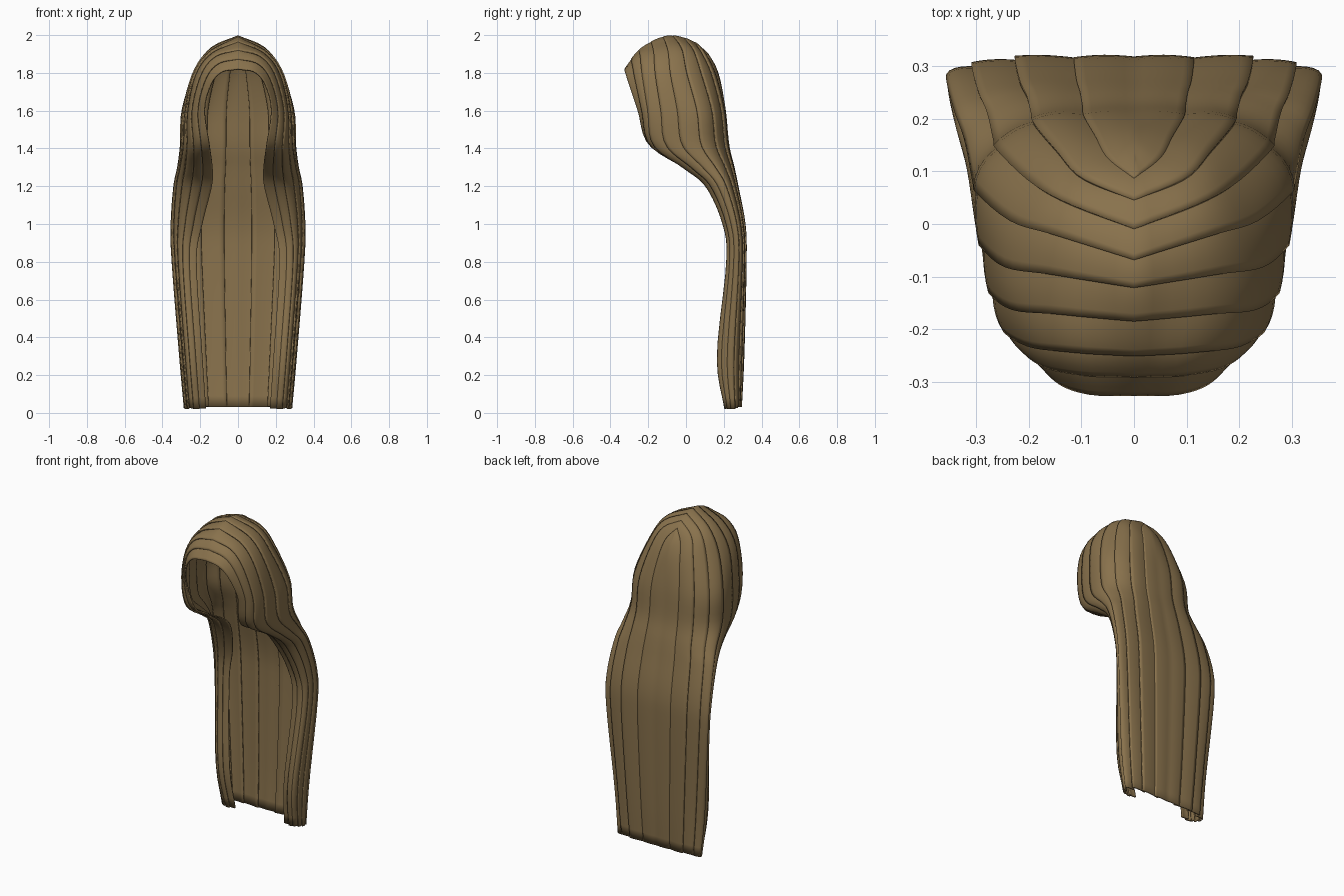
import bpy, math, random
from mathutils import Vector

if "Cube" in bpy.data.objects:
    bpy.data.objects.remove(bpy.data.objects["Cube"])

random.seed(4)

hair = bpy.data.materials.new("brown hair")
hair.diffuse_color = (0.25, 0.168, 0.073, 1)
hair.use_nodes = True
hair.node_tree.nodes["Principled BSDF"].inputs["Base Color"].default_value = hair.diffuse_color

# Crown rows (x, y, z), from the face rim round to the centre back
rows = [
    [(0, -.325, 1.82), (0, -.25, 1.92), (0, -.14, 1.985),
     (0, -.05, 1.995), (0, .05, 1.96), (0, .12, 1.9)],
    [(.09, -.318, 1.80), (.12, -.24, 1.885), (.15, -.12, 1.91),
     (.14, 0, 1.925), (.095, .09, 1.9), (0, .16, 1.83)],
    [(.145, -.295, 1.73), (.195, -.23, 1.79), (.235, -.11, 1.79),
     (.22, .03, 1.80), (.14, .14, 1.79), (0, .187, 1.74)],
]
# Lower C-shaped sections: z, rim x, rim y, half width, front y, back y
sections = [
    (1.60, .175, -.25, .292, -.20, .210),
    (1.42, .150, -.19, .300, -.17, .228),
    (1.30, .135, .02, .315, -.01, .255),
    (1.20, .140, .13, .335, .11, .275),
    (1.00, .190, .22, .350, .20, .312),
    (0.80, .220, .23, .345, .22, .318),
    (0.30, .190, .19, .305, .17, .306),
    (0.02, .170, .22, .280, .21, .292),
]
for z, rx, ry, w, fy, by in sections:
    d = by - fy
    rows.append([(rx, ry, z), ((rx + w) / 2 + .01, fy, z), (.95 * w, fy + .3 * d, z),
                 (.98 * w, fy + .7 * d, z), (.62 * w, fy + .95 * d, z), (0, by, z)])
grid = [[Vector(p) for p in r] for r in rows]


def spline(pts, t):
    """Smooth curve through pts at parameter t."""
    n = len(pts) - 1
    t = min(max(t, 0), n)
    i = min(int(t), n - 1)
    f = t - i
    b, c = pts[i], pts[i + 1]
    a = pts[i - 1] if i else b * 2 - c
    e = pts[i + 2] if i + 2 <= n else c * 2 - b
    return (b * 2 + (c - a) * f + (a * 2 - b * 5 + c * 4 - e) * f * f
            + (b * 3 - a - c * 3 + e) * f ** 3) * .5


def surface(u, v):
    return spline([spline(r, u) for r in grid], v)


def normal(u, v):
    e = .02
    du = surface(min(u + e, 5), v) - surface(max(u - e, 0), v)
    dv = surface(u, min(v + e, 10)) - surface(u, max(v - e, 0))
    return dv.cross(du).normalized()


def strand(name, u0, u1, tuck):
    """A long ribbon of hair from the parting to the hem, mirrored."""
    nu, nv = 6, 44
    end = 10 - random.uniform(0, .05)
    verts, faces = [], []
    for j in range(nv + 1):
        v = end * j / nv
        for i in range(nu + 1):
            s = i / nu
            u = u0 + (u1 - u0) * s
            off = .007 * (1 - 2 * s) if tuck else 0
            off += .004 * math.sin(math.pi * s)
            p = surface(u, v) + normal(u, v) * off * min(1, .3 + v)
            p.x = 0 if (j == 0 or u >= 5) else max(p.x, 0)
            verts.append(p)
    for j in range(nv):
        for i in range(nu):
            a = j * (nu + 1) + i
            faces.append((a, a + nu + 1, a + nu + 2, a + 1))
    me = bpy.data.meshes.new(name)
    me.from_pydata(verts, [], faces)
    me.materials.append(hair)
    ob = bpy.data.objects.new(name, me)
    bpy.context.collection.objects.link(ob)
    m = ob.modifiers.new("mirror", "MIRROR")
    m.use_clip = True
    m = ob.modifiers.new("thickness", "SOLIDIFY")
    m.thickness = .008
    m.offset = -1
    bpy.ops.object.select_all(action='DESELECT')
    ob.select_set(True)
    bpy.context.view_layer.objects.active = ob
    bpy.ops.object.shade_smooth_by_angle(angle=math.radians(40))


# Overlapping strands from the face rim to the centre back
edges = [0, .5, 1, 1.6, 2.2, 2.8, 3.4, 3.95, 4.5, 5]
for k in range(len(edges) - 1):
    last = k == len(edges) - 2
    strand(f"hair_strand_{k + 1}", edges[k], edges[k + 1] + (0 if last else .18), not last)
